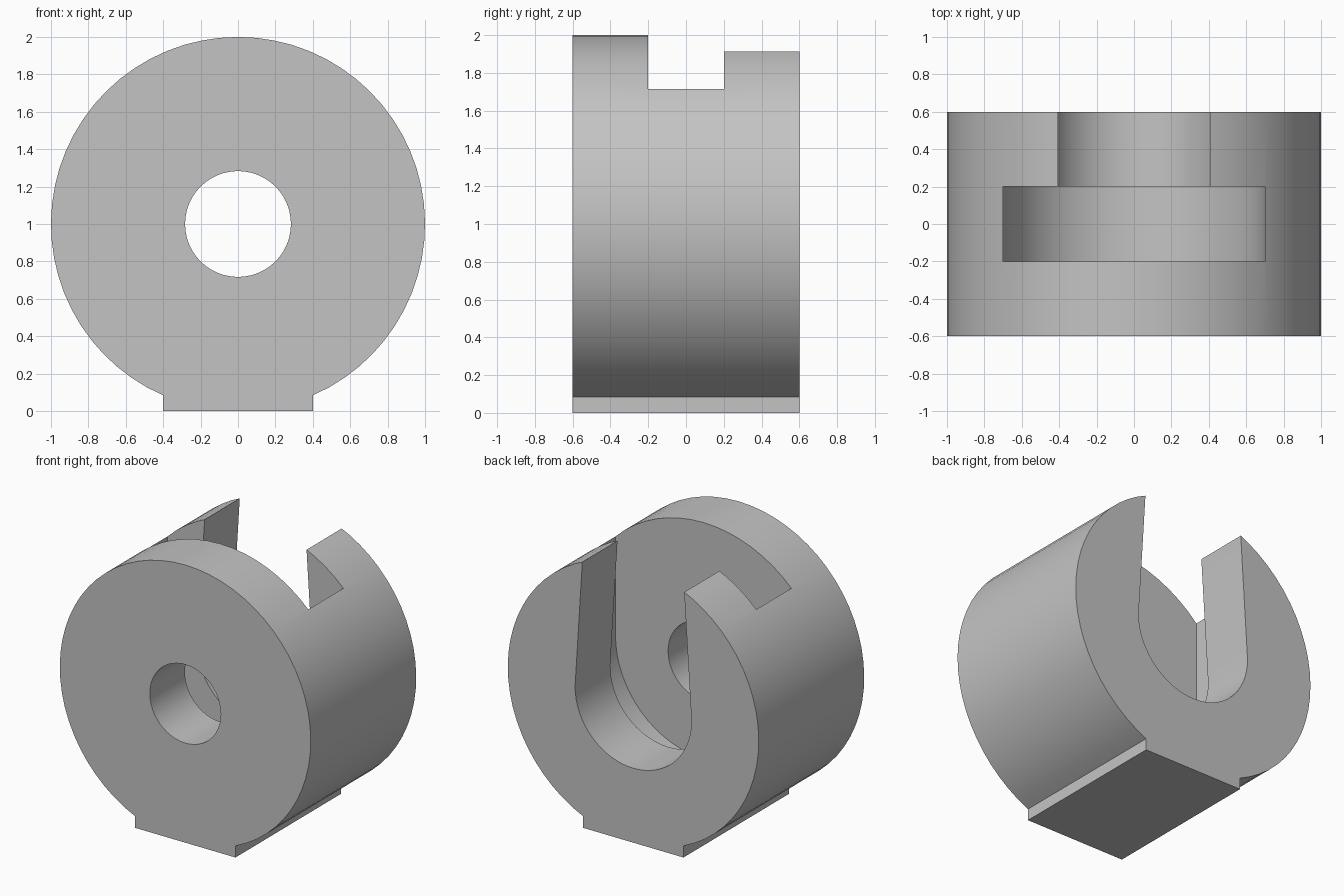
import bpy
import bmesh
import math

cube = bpy.data.objects.get("Cube")
if cube:
    bpy.data.objects.remove(cube, do_unlink=True)

CENTRE_Z = 1.0
HALF_DEPTH = 0.6

grey = bpy.data.materials.new("plain grey")
grey.use_nodes = True
colour = (0.55, 0.55, 0.55, 1)
grey.diffuse_color = colour
grey.node_tree.nodes["Principled BSDF"].inputs["Base Color"].default_value = colour


def arc(radius, start, end, steps):
    """Points (x, z) on an arc about the bore axis."""
    angles = [start + (end - start) * i / steps for i in range(steps + 1)]
    return [(radius * math.cos(a), CENTRE_Z + radius * math.sin(a)) for a in angles]


def extrude_profile(name, profile, y0, y1):
    """Solid made by sweeping an x-z profile from y0 to y1."""
    bm = bmesh.new()
    face = bm.faces.new([bm.verts.new((x, y0, z)) for x, z in profile])
    swept = bmesh.ops.extrude_face_region(bm, geom=[face])
    verts = [v for v in swept["geom"] if isinstance(v, bmesh.types.BMVert)]
    bmesh.ops.translate(bm, verts=verts, vec=(0, y1 - y0, 0))
    bmesh.ops.recalc_face_normals(bm, faces=bm.faces)
    mesh = bpy.data.meshes.new(name)
    bm.to_mesh(mesh)
    bm.free()
    obj = bpy.data.objects.new(name, mesh)
    bpy.context.collection.objects.link(obj)
    mesh.materials.append(grey)
    return obj


def slot_profile(radius, top_half_width, top_z):
    """Round-bottomed slot, open at the top."""
    slope = (radius - top_half_width) / (top_z - CENTRE_Z)
    high = 2.2
    half = radius - slope * (high - CENTRE_Z)
    return arc(radius, math.pi, 2 * math.pi, 32) + [(half, high), (-half, high)]


# Round body with a flat foot
foot = 0.4
gap = math.asin(foot)
outline = arc(1.0, -math.pi / 2 + gap, 1.5 * math.pi - gap, 56)
body = extrude_profile("slotted_housing", outline + [(-foot, 0), (foot, 0)],
                       -HALF_DEPTH, HALF_DEPTH)

# Front bore, wide inner slot, and narrower back slot
bore = arc(0.283, 0, 2 * math.pi, 48)[:-1]
cutters = [
    extrude_profile("bore_cutter", bore, -0.8, 0),
    extrude_profile("inner_slot_cutter", slot_profile(0.702, 0.7, 1.714), -0.2, 0.2),
    extrude_profile("back_slot_cutter", slot_profile(0.464, 0.406, 1.914), 0, 0.8),
]
for cutter in cutters:
    cutter.hide_render = True
    cut = body.modifiers.new(cutter.name, "BOOLEAN")
    cut.operation = "DIFFERENCE"
    cut.solver = "EXACT"
    cut.object = cutter

# Bake the cuts and drop the cutters
depsgraph = bpy.context.evaluated_depsgraph_get()
finished = bpy.data.meshes.new_from_object(body.evaluated_get(depsgraph))
body.modifiers.clear()
body.data = finished
for cutter in cutters:
    bpy.data.objects.remove(cutter, do_unlink=True)

# Smooth curved walls, sharp rims
bpy.ops.object.select_all(action="DESELECT")
body.select_set(True)
bpy.context.view_layer.objects.active = body
bpy.ops.object.shade_smooth_by_angle(angle=math.radians(20))
